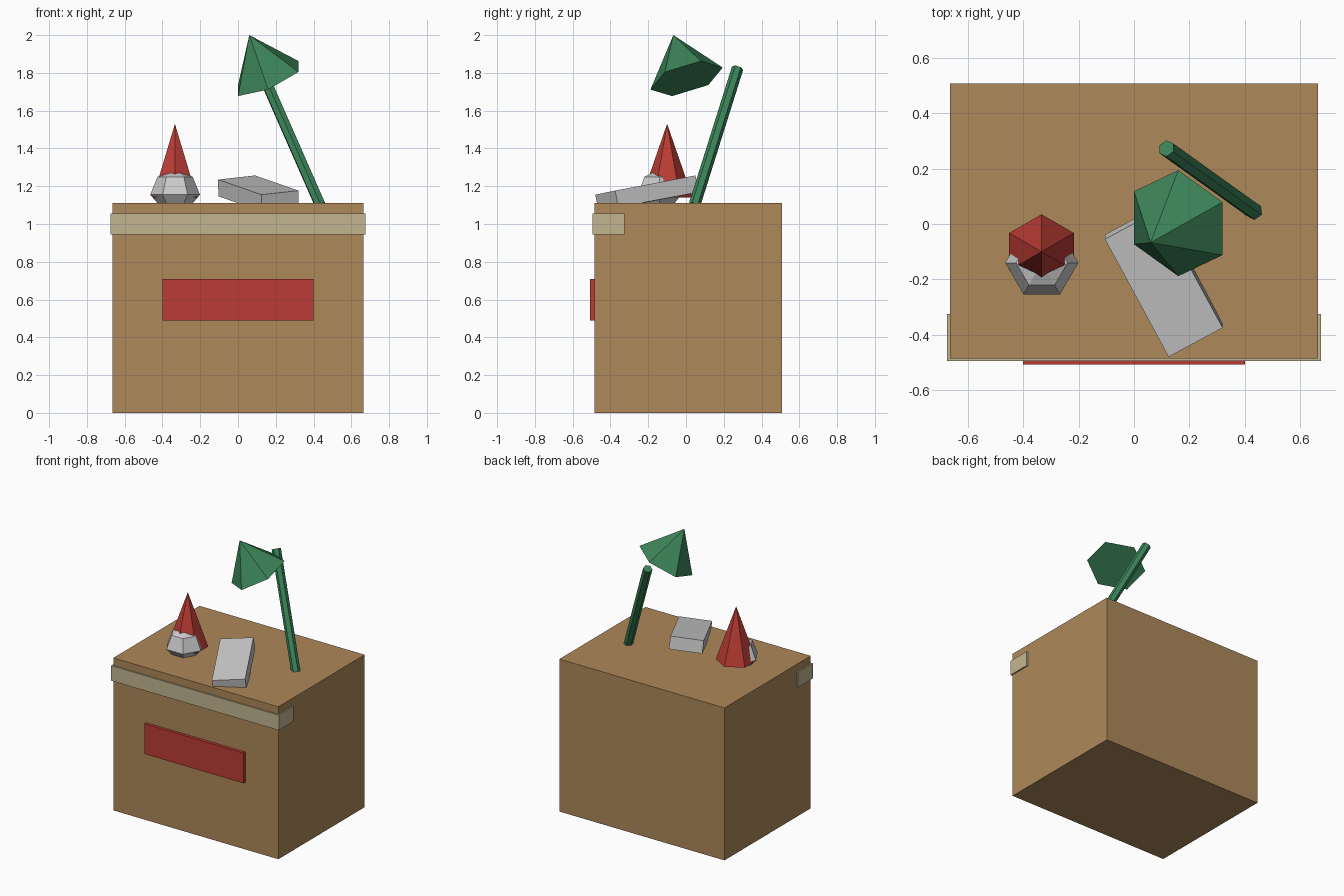
import bpy, bmesh
from mathutils import Matrix, Vector

if "Cube" in bpy.data.objects:
    bpy.data.objects.remove(bpy.data.objects["Cube"])


def material(name, rgb):
    m = bpy.data.materials.new(name)
    m.diffuse_color = (*rgb, 1)
    m.use_nodes = True
    m.node_tree.nodes["Principled BSDF"].inputs["Base Color"].default_value = m.diffuse_color
    return m


CARD = material("cardboard", (0.42, 0.25, 0.10))
TAPE = material("tape", (0.55, 0.46, 0.28))
RED = material("red", (0.50, 0.045, 0.035))
GREEN = material("green", (0.045, 0.23, 0.10))


def finish(name, bm, mat=None):
    bmesh.ops.recalc_face_normals(bm, faces=bm.faces[:])
    me = bpy.data.meshes.new(name)
    bm.to_mesh(me)
    bm.free()
    ob = bpy.data.objects.new(name, me)
    bpy.context.collection.objects.link(ob)
    if mat:
        me.materials.append(mat)
    return ob


def frame(origin, x, y, z):
    m = Matrix((x, y, z)).transposed().to_4x4()
    m.translation = origin
    return m


def box(name, lo, hi, mat):
    lo, hi = Vector(lo), Vector(hi)
    bm = bmesh.new()
    bmesh.ops.create_cube(bm, size=1, matrix=Matrix.Translation((lo + hi) / 2)
                          @ Matrix.Diagonal((*(hi - lo), 1)))
    return finish(name, bm, mat)


def hex_cone(name, start, end, r1, r2, mat):
    """Six-sided cone or rod between two points, one corner facing +y."""
    start, end = Vector(start), Vector(end)
    z = (end - start).normalized()
    y = z.cross(Vector((1, 0, 0))).normalized()
    x = y.cross(z)
    bm = bmesh.new()
    bmesh.ops.create_cone(bm, cap_ends=True, segments=6, radius1=r1, radius2=r2,
                          depth=(end - start).length,
                          matrix=frame((start + end) / 2, x, y, z))
    bmesh.ops.remove_doubles(bm, verts=bm.verts[:], dist=1e-5)
    return finish(name, bm, mat)


# Carton with tape wrapped over the front edge and a red label
box("carton", (-0.665, -0.485, 0), (0.665, 0.507, 1.11), CARD)
box("tape_strip", (-0.675, -0.495, 0.945), (0.675, -0.325, 1.055), TAPE)
box("front_label", (-0.40, -0.507, 0.49), (0.40, -0.48, 0.71), RED)

# Desk lamp: leaning rod and tilted shade
hex_cone("lamp_pole", (0.435, 0.045, 1.10), (0.117, 0.273, 1.825), 0.031, 0.031, GREEN)
hex_cone("lamp_shade", (0.16, 0.003, 1.77), (0.06, -0.067, 2.0), 0.20, 0, GREEN)

# Ornament: faceted head turned from a short profile, with a pointed hat
bm = bmesh.new()
profile = [(0, 1.11), (0.092, 1.109), (0.132, 1.155), (0.093, 1.25), (0, 1.29)]
pts = [bm.verts.new((r, 0, z)) for r, z in profile]
edges = [bm.edges.new(p) for p in zip(pts, pts[1:])]
bmesh.ops.spin(bm, geom=pts + edges, cent=(0, 0, 0), axis=(0, 0, 1),
               angle=6.283185307, steps=6)
bmesh.ops.remove_doubles(bm, verts=bm.verts[:], dist=1e-4)
bmesh.ops.translate(bm, verts=bm.verts[:], vec=(-0.333, -0.14, 0))
finish("ornament_head", bm)
hex_cone("ornament_hat", (-0.334, -0.1, 1.14), (-0.334, -0.1, 1.53), 0.135, 0, RED)

# Grey slab leaning on the lid
length, width = Vector((0.23, -0.425, -0.08)), Vector((0.195, 0.105, 0.022))
up = length.cross(width).normalized() * 0.09
centre = Vector((-0.105, -0.055, 1.235)) + (length + width - up) / 2
bm = bmesh.new()
bmesh.ops.create_cube(bm, size=1, matrix=frame(centre, length, width, up))
finish("grey_slab", bm)
